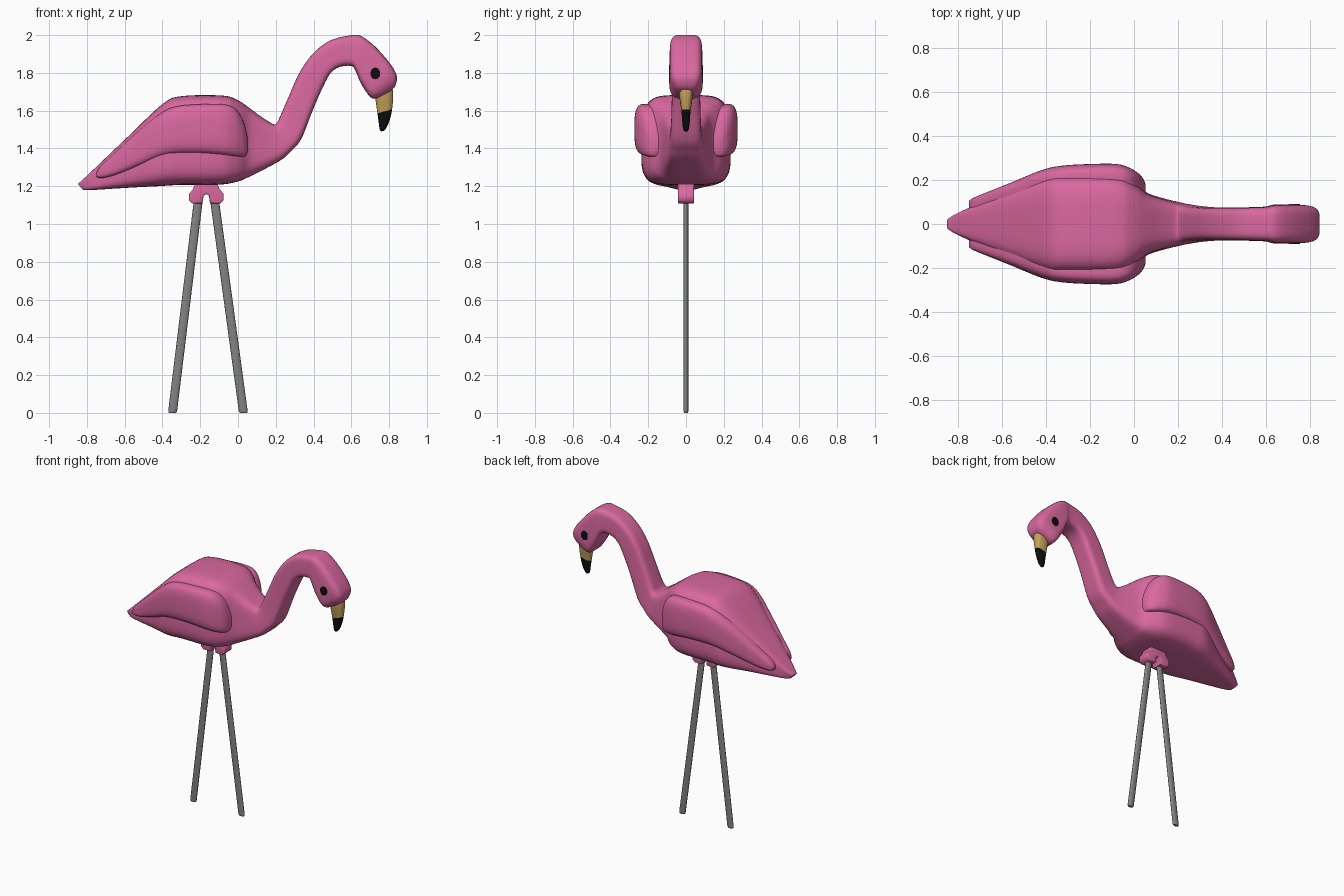
import bpy, bmesh, math
from mathutils import Vector

if "Cube" in bpy.data.objects:
    bpy.data.objects.remove(bpy.data.objects["Cube"])


def material(name, rgb):
    m = bpy.data.materials.new(name)
    m.diffuse_color = (*rgb, 1)
    m.use_nodes = True
    m.node_tree.nodes["Principled BSDF"].inputs["Base Color"].default_value = m.diffuse_color
    return m


PINK = material("pink", (0.70, 0.14, 0.35))
TAN = material("tan", (0.56, 0.36, 0.10))
BLACK = material("black", (0.004, 0.004, 0.004))
GREY = material("grey", (0.23, 0.23, 0.23))


def finish(bm, name, mats, mirror=False, angle=40):
    bmesh.ops.recalc_face_normals(bm, faces=bm.faces)
    me = bpy.data.meshes.new(name)
    bm.to_mesh(me)
    bm.free()
    ob = bpy.data.objects.new(name, me)
    bpy.context.collection.objects.link(ob)
    for m in mats:
        me.materials.append(m)
    if mirror:
        mod = ob.modifiers.new("mirror", 'MIRROR')
        mod.use_axis = (False, True, False)
        mod.use_clip = False
        mod.use_mirror_merge = False
    bpy.ops.object.select_all(action='DESELECT')
    ob.select_set(True)
    bpy.context.view_layer.objects.active = ob
    bpy.ops.object.shade_smooth_by_angle(angle=math.radians(angle))
    return ob


def spline(rows, steps):
    """Catmull-Rom through rows of numbers."""
    out = []
    for i in range(len(rows) - 1):
        a, b = rows[max(i - 1, 0)], rows[i]
        c, d = rows[i + 1], rows[min(i + 2, len(rows) - 1)]
        for s in range(steps):
            t = s / steps
            out.append([0.5 * (2 * q + (r - p) * t + (2 * p - 5 * q + 4 * r - u) * t * t
                               + (3 * q - p - 3 * r + u) * t ** 3)
                        for p, q, r, u in zip(a, b, c, d)])
    return out + [list(rows[-1])]


def loft(rows, n, steps=5, sides=48, taper=0.0):
    """Rows: top x, top z, bottom x, bottom z, centre y, half width."""
    bm = bmesh.new()
    rings = []
    for tx, tz, bx, bz, cy, w in spline(rows, steps):
        ring = []
        for k in range(sides):
            a = 2 * math.pi * (k + 0.5) / sides
            u = math.copysign(abs(math.cos(a)) ** (2 / n), math.cos(a))
            v = math.copysign(abs(math.sin(a)) ** (2 / n), math.sin(a))
            f = (v + 1) / 2
            ring.append(bm.verts.new((bx + (tx - bx) * f,
                                      cy + u * w * (1 - taper * v),
                                      bz + (tz - bz) * f)))
        rings.append(ring)
    faces = []
    for i in range(len(rings) - 1):
        for k in range(sides):
            j = (k + 1) % sides
            f = bm.faces.new((rings[i][k], rings[i][j], rings[i + 1][j], rings[i + 1][k]))
            faces.append((i, f))
    bm.faces.new(rings[0])
    last = bm.faces.new(rings[-1])
    faces.append((len(rings), last))
    return bm, faces


# Body, neck and head in one sweep: top x, top z, bottom x, bottom z, half width
body = [
    (-0.848, 1.212, -0.82, 1.18, 0.025), (-0.79, 1.265, -0.77, 1.18, 0.058),
    (-0.57, 1.475, -0.56, 1.193, 0.155), (-0.40, 1.635, -0.42, 1.20, 0.222),
    (-0.30, 1.677, -0.30, 1.207, 0.232), (-0.08, 1.68, -0.10, 1.208, 0.229),
    (0.00, 1.655, 0.00, 1.225, 0.19), (0.06, 1.615, 0.06, 1.25, 0.14),
    (0.12, 1.57, 0.14, 1.29, 0.115), (0.185, 1.53, 0.23, 1.34, 0.095),
    (0.205, 1.535, 0.28, 1.385, 0.087), (0.225, 1.575, 0.335, 1.45, 0.08),
    (0.275, 1.69, 0.395, 1.60, 0.075), (0.325, 1.80, 0.445, 1.715, 0.074),
    (0.395, 1.90, 0.488, 1.795, 0.074), (0.485, 1.97, 0.535, 1.83, 0.075),
    (0.59, 1.998, 0.597, 1.837, 0.078), (0.65, 1.996, 0.62, 1.815, 0.086),
    (0.72, 1.945, 0.645, 1.755, 0.088), (0.785, 1.875, 0.665, 1.72, 0.088),
    (0.825, 1.82, 0.685, 1.69, 0.086), (0.842, 1.775, 0.70, 1.672, 0.077),
    (0.832, 1.73, 0.72, 1.663, 0.058), (0.81, 1.705, 0.74, 1.668, 0.036)]
bm, _ = loft([(a, b, c, d, 0, w) for a, b, c, d, w in body], 4.6, taper=0.04)
finish(bm, "body_neck_head", [PINK])

# Folded wings: x, top z, bottom z, inner y, outer y
wing = [
    (-0.748, 1.275, 1.25, 0.06, 0.105), (-0.725, 1.31, 1.243, 0.05, 0.12),
    (-0.66, 1.37, 1.257, 0.07, 0.147), (-0.545, 1.478, 1.30, 0.09, 0.193),
    (-0.42, 1.58, 1.352, 0.12, 0.244), (-0.33, 1.622, 1.372, 0.14, 0.264),
    (-0.20, 1.634, 1.375, 0.15, 0.272), (-0.08, 1.634, 1.367, 0.15, 0.272),
    (-0.02, 1.615, 1.36, 0.14, 0.255), (0.02, 1.565, 1.357, 0.125, 0.23),
    (0.042, 1.50, 1.363, 0.12, 0.205), (0.052, 1.45, 1.39, 0.13, 0.18)]
bm, _ = loft([(x, t, x, b, (i + o) / 2, (o - i) / 2) for x, t, b, i, o in wing], 3.2)
finish(bm, "wings", [PINK], mirror=True)

# Beak: tan base, black tip from the third station on
beak = [
    (0.812, 1.74, 0.72, 1.70, 0, 0.037), (0.822, 1.69, 0.728, 1.655, 0, 0.035),
    (0.816, 1.607, 0.738, 1.586, 0, 0.024), (0.803, 1.55, 0.745, 1.535, 0, 0.020),
    (0.785, 1.508, 0.75, 1.50, 0, 0.015), (0.773, 1.493, 0.757, 1.49, 0, 0.008)]
bm, faces = loft(beak, 2.6, steps=5, sides=28)
for i, f in faces:
    f.material_index = 1 if i >= 10 else 0
finish(bm, "beak", [TAN, BLACK])

# Eyes: thin oval plates on both sides of the head
bm = bmesh.new()
bmesh.ops.create_cone(bm, cap_ends=True, segments=24, radius1=1, radius2=1, depth=1)
for v in bm.verts:
    x, y, z = v.co
    v.co = (0.727 + x * 0.026, 0.0865 + z * 0.009, 1.797 + y * 0.031)
finish(bm, "eyes", [BLACK], mirror=True)

# Leg socket: arched profile extruded across y
half = [(0.0, 1.158), (0.014, 1.15), (0.02, 1.11), (0.072, 1.108), (0.092, 1.125),
        (0.092, 1.158), (0.07, 1.185), (0.055, 1.225)]
prof = [(-0.168 + x, z) for x, z in half] + [(-0.168 - x, z) for x, z in half[:0:-1]]
bm = bmesh.new()
face = bm.faces.new([bm.verts.new((x, -0.043, z)) for x, z in prof])
ext = bmesh.ops.extrude_face_region(bm, geom=[face])
bmesh.ops.translate(bm, vec=(0, 0.086, 0),
                    verts=[g for g in ext["geom"] if isinstance(g, bmesh.types.BMVert)])
bmesh.ops.recalc_face_normals(bm, faces=bm.faces)
rim = [e for e in bm.edges if abs(e.verts[0].co.y - e.verts[1].co.y) < 1e-5]
bmesh.ops.bevel(bm, geom=rim, offset=0.008, segments=3, profile=0.5, affect='EDGES')
finish(bm, "leg_socket", [PINK], angle=50)


# Two splayed flattened rods
def leg(name, x_top, x_bottom):
    bm = bmesh.new()
    levels = [(0.0, 0.8), (0.006, 0.95), (0.016, 1.0), (1.15, 1.0)]
    rings = []
    for z, s in levels:
        cx = x_bottom + (x_top - x_bottom) * z / 1.11
        rings.append([bm.verts.new((cx + 0.0235 * s * math.cos(a), 0.0125 * s * math.sin(a), z))
                      for a in (2 * math.pi * k / 24 for k in range(24))])
    for lo, hi in zip(rings, rings[1:]):
        for k in range(24):
            j = (k + 1) % 24
            bm.faces.new((lo[k], lo[j], hi[j], hi[k]))
    bm.faces.new(rings[0])
    bm.faces.new(rings[-1])
    finish(bm, name, [GREY])


leg("rear_leg", -0.212, -0.347)
leg("front_leg", -0.122, 0.029)
